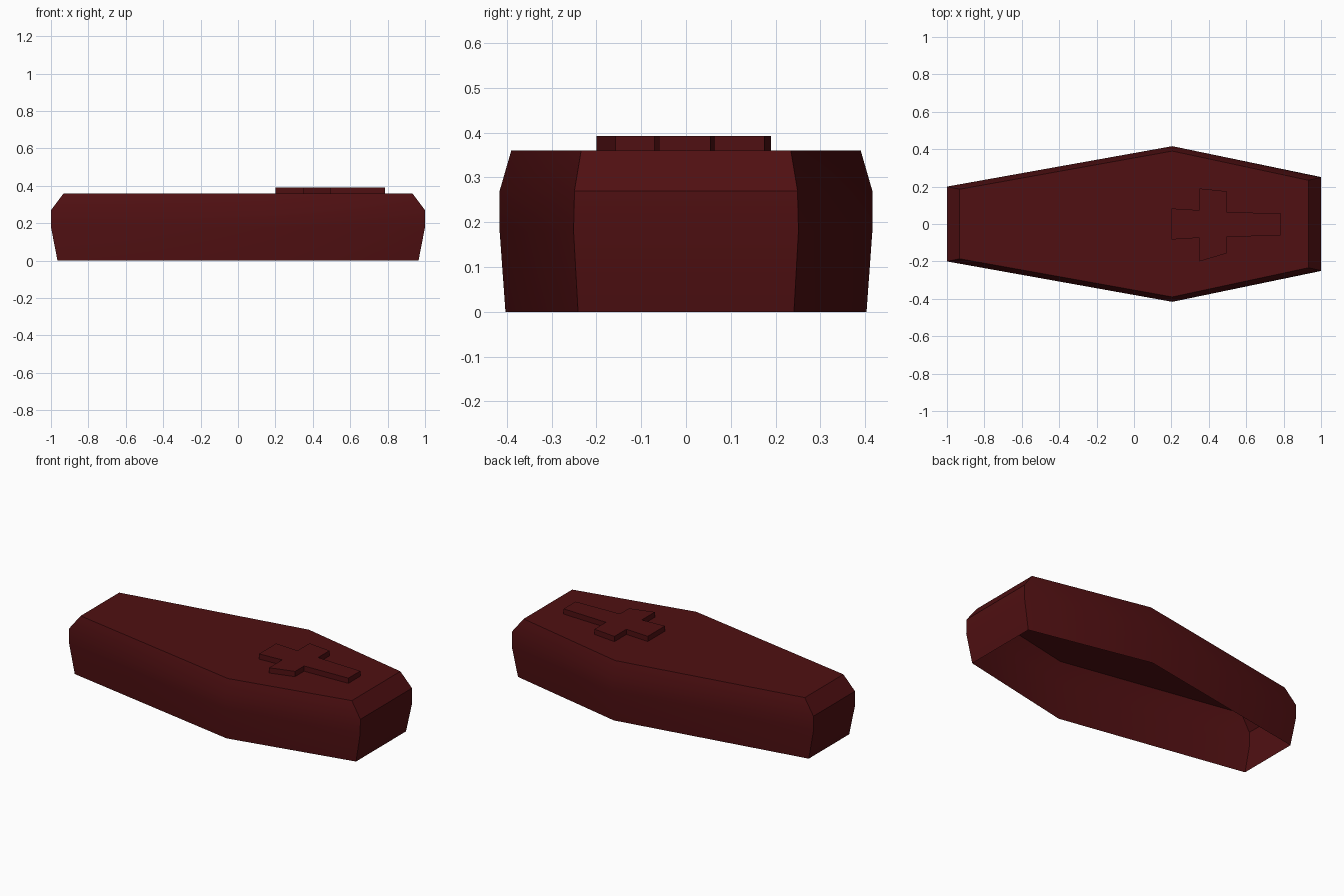
import bpy, bmesh

if "Cube" in bpy.data.objects:
    bpy.data.objects.remove(bpy.data.objects["Cube"])

red = bpy.data.materials.new("dark_red")
red.diffuse_color = (0.08, 0.005, 0.006, 1)
red.use_nodes = True
red.node_tree.nodes["Principled BSDF"].inputs["Base Color"].default_value = red.diffuse_color


def finish(name, bm):
    bmesh.ops.recalc_face_normals(bm, faces=bm.faces)
    # an open shell can be recalculated inside out: make the lid face up
    top = max(bm.faces, key=lambda f: f.calc_center_median().z)
    if top.normal.z < 0:
        bmesh.ops.reverse_faces(bm, faces=bm.faces)
    me = bpy.data.meshes.new(name)
    bm.to_mesh(me)
    bm.free()
    me.materials.append(red)
    ob = bpy.data.objects.new(name, me)
    bpy.context.collection.objects.link(ob)
    bpy.context.view_layer.objects.active = ob
    ob.select_set(True)
    bpy.ops.object.shade_smooth_by_angle(angle=0.52)
    ob.select_set(False)


# Coffin shell, open below: (z, half length, foot, shoulder, head half widths)
levels = [(0, 0.965, 0.195, 0.403, 0.241),
          (0.18, 1.0, 0.2, 0.416, 0.251),
          (0.27, 1.0, 0.2, 0.416, 0.249),
          (0.36, 0.932, 0.186, 0.39, 0.234)]
bm = bmesh.new()
rings = []
for z, lx, foot, shoulder, head in levels:
    half = [(-lx, foot), (0.205, shoulder), (lx, head)]
    pts = [(x, -y) for x, y in half] + half[::-1]
    rings.append([bm.verts.new((x, y, z)) for x, y in pts])
for a, b in zip(rings, rings[1:]):
    for i in range(6):
        j = (i + 1) % 6
        bm.faces.new((a[i], a[j], b[j], b[i]))
bm.faces.new(rings[-1])
finish("coffin_shell", bm)

# Raised cross on the lid
outline = [(0.2, -0.083), (0.35, -0.074), (0.35, -0.2), (0.495, -0.157),
           (0.495, -0.07), (0.787, -0.06), (0.787, 0.055), (0.495, 0.065),
           (0.495, 0.175), (0.35, 0.19), (0.35, 0.074), (0.2, 0.083)]
bm = bmesh.new()
low = [bm.verts.new((x, y, 0.36)) for x, y in outline]
high = [bm.verts.new((x, y, 0.392)) for x, y in outline]
n = len(outline)
for i in range(n):
    j = (i + 1) % n
    bm.faces.new((low[i], low[j], high[j], high[i]))
bm.faces.new(high)
finish("lid_cross", bm)
